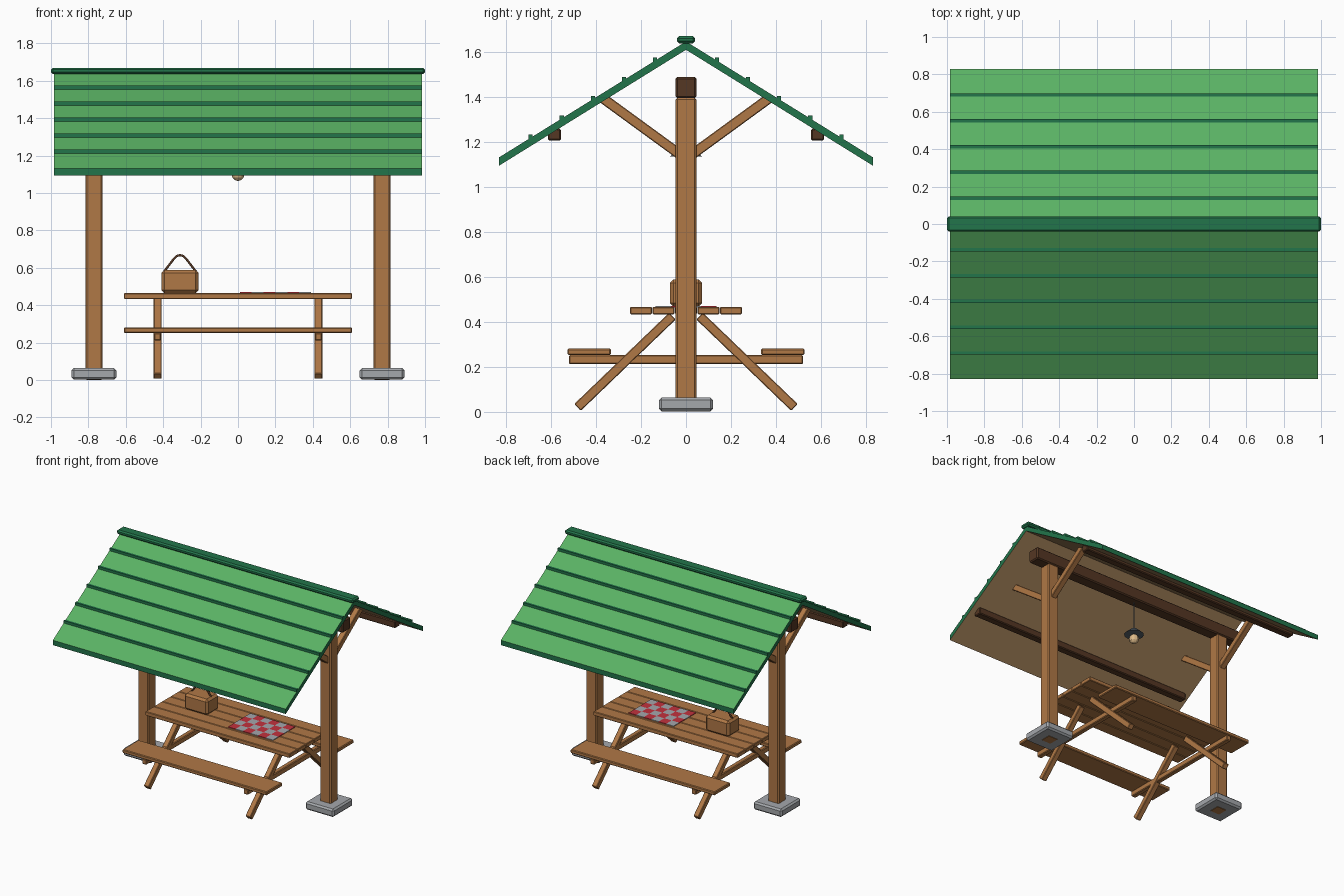
import bpy, bmesh, math
from mathutils import Vector, Matrix

if "Cube" in bpy.data.objects:
    bpy.data.objects.remove(bpy.data.objects["Cube"])


def mat(name, r, g, b):
    m = bpy.data.materials.new(name)
    m.diffuse_color = (r, g, b, 1)
    m.use_nodes = True
    m.node_tree.nodes["Principled BSDF"].inputs["Base Color"].default_value = m.diffuse_color
    return m


ROOF = mat("roof_green", .102, .445, .127)
TRIM = mat("trim_green", .016, .178, .07)
WOOD = mat("wood", .434, .188, .061)
DARK = mat("dark_wood", .09, .038, .017)
PLY = mat("plywood", .50, .30, .14)
GREY = mat("grey", .376, .392, .413)
RED = mat("red", .546, .032, .048)
METAL = mat("dark_metal", .10, .125, .15)
BULB = mat("warm_bulb", .75, .51, .26)


def finish(name, bm, *mats):
    bmesh.ops.recalc_face_normals(bm, faces=bm.faces)
    me = bpy.data.meshes.new(name)
    bm.to_mesh(me)
    bm.free()
    for m in mats:
        me.materials.append(m)
    ob = bpy.data.objects.new(name, me)
    bpy.context.collection.objects.link(ob)
    return ob


def box(name, x0, x1, y0, y1, z0, z1, m, bevel=.005):
    bm = bmesh.new()
    bmesh.ops.create_cube(bm, size=1)
    for v in bm.verts:
        v.co = ((x0 + x1) / 2 + v.co.x * (x1 - x0),
                (y0 + y1) / 2 + v.co.y * (y1 - y0),
                (z0 + z1) / 2 + v.co.z * (z1 - z0))
    if bevel:
        bmesh.ops.bevel(bm, geom=bm.edges[:], offset=bevel, segments=1, affect='EDGES')
    return finish(name, bm, m)


def strut(name, x, a, b, width, depth, m):
    """Square timber in the plane at x, between (y, z) points a and b."""
    p, q = Vector((x, *a)), Vector((x, *b))
    ob = box(name, -width / 2, width / 2, -depth / 2, depth / 2,
             -(q - p).length / 2, (q - p).length / 2, m, .004)
    ang = math.atan2(-(q.y - p.y), q.z - p.z)
    ob.data.transform(Matrix.Translation((p + q) / 2) @ Matrix.Rotation(ang, 4, 'X'))


def roof_z(y):
    return 1.645 - .62 * abs(y)


# Roof slopes: green top, plywood underside, dark green edges
for side, label in ((-1, "front"), (1, "back")):
    bm = bmesh.new()
    pts = [(0, 1.645), (.83, roof_z(.83)), (.83, roof_z(.83) - .037), (0, 1.608)]
    loops = [[bm.verts.new((x, side * y, z)) for y, z in pts] for x in (-.985, .985)]
    bm.faces.new(loops[0])
    bm.faces.new(loops[1])
    for i in range(4):
        j = (i + 1) % 4
        bm.faces.new((loops[0][i], loops[0][j], loops[1][j], loops[1][i]))
    bmesh.ops.recalc_face_normals(bm, faces=bm.faces)
    for f in bm.faces:
        f.material_index = 0 if f.normal.z > .5 else 1 if f.normal.z < -.5 else 2
    finish(label + "_roof", bm, ROOF, PLY, TRIM)

    # Roof seams and the purlin below
    for k in range(1, 6):
        y = side * .138 * k
        z = roof_z(y)
        box(label + "_roof_seam", -.985, .985, y - .009, y + .009, z - .006, z + .014, TRIM, 0)
    y = side * .585
    box(label + "_purlin", -.94, .94, y - .029, y + .029, 1.205, 1.258, DARK, .006)

box("ridge_cap", -1, 1, -.041, .041, 1.636, 1.669, TRIM, .01)
box("ridge_beam", -.92, .92, -.046, .046, 1.393, 1.487, DARK, .008)

# Posts, footings and braces
for s in (-1, 1):
    x = s * .77
    box("post", x - .046, x + .046, -.046, .046, 0, 1.395, WOOD, .008)
    box("footing", x - .12, x + .12, -.12, .12, .002, .063, GREY, .012)
    for t in (-1, 1):
        strut("brace", x, (t * .03, 1.145), (t * .37, 1.393), .045, .045, WOOD)

# Table top planks
w = .5 / 5
for i in range(5):
    y = -.25 + i * w
    box("table_plank", -.61, .61, y + .001, y + w - .001, .433, .465, WOOD, .004)

# Benches, legs and crossbars
for t in (-1, 1):
    box("bench", -.61, .61, t * .43 - .096, t * .43 + .096, .252, .28, WOOD, .005)
    for s in (-1, 1):
        strut("table_leg", s * .43, (t * .482, .019), (t * .06, .425), .042, .042, WOOD)
for s in (-1, 1):
    x = s * .43
    box("crossbar", x - .019, x + .019, -.52, .52, .211, .252, WOOD, .005)

# Checked cloth lying on the table
bm = bmesh.new()
cw, ch = .38 / 6, .27 / 4
for i in range(6):
    for j in range(4):
        res = bmesh.ops.create_cube(bm, size=1)
        for v in res["verts"]:
            v.co = (.2 + (i - 2.5 + v.co.x) * cw, (j - 1.5 + v.co.y) * ch, .467 + v.co.z * .006)
        for f in {f for v in res["verts"] for f in v.link_faces}:
            f.material_index = (i + j) % 2
finish("checked_cloth", bm, RED, GREY)

# Basket with an arched handle
box("basket", -.41, -.21, -.072, .072, .466, .588, WOOD, .016)
cu = bpy.data.curves.new("basket_handle", 'CURVE')
cu.dimensions = '3D'
cu.bevel_depth = .007
cu.bevel_resolution = 1
cu.use_fill_caps = True
path = [(-.085, .58), (-.035, .645), (-.017, .663), (0, .668), (.017, .663), (.035, .645), (.085, .58)]
sp = cu.splines.new('POLY')
sp.points.add(len(path) - 1)
for p, (dx, z) in zip(sp.points, path):
    p.co = (-.31 + dx, 0, z, 1)
cu.materials.append(DARK)
bpy.context.collection.objects.link(bpy.data.objects.new("basket_handle", cu))


# Hanging lamp
def cone(name, r0, r1, z0, z1, m, n, caps=True):
    bm = bmesh.new()
    bmesh.ops.create_cone(bm, cap_ends=caps, segments=n, radius1=r0, radius2=r1, depth=z1 - z0,
                          matrix=Matrix.Translation((0, 0, (z0 + z1) / 2)))
    return finish(name, bm, m)


cone("lamp_cord", .005, .005, 1.17, 1.4, METAL, 8)
cone("lamp_shade", .07, .02, 1.135, 1.18, METAL, 12)
bm = bmesh.new()
bmesh.ops.create_uvsphere(bm, u_segments=10, v_segments=6, radius=.036,
                          matrix=Matrix.Translation((0, 0, 1.1)))
finish("lamp_bulb", bm, BULB)
